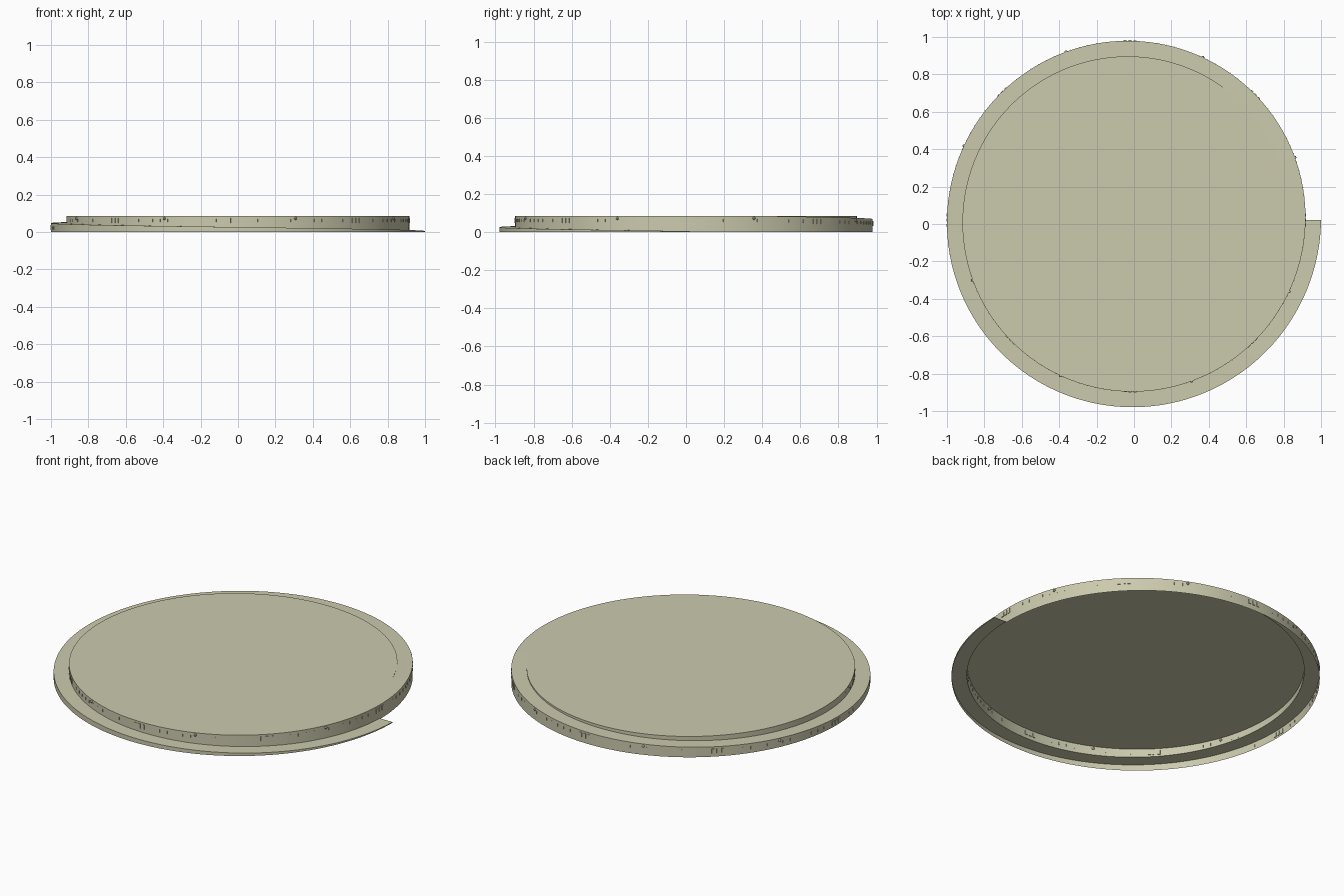
import bpy, bmesh, math
from mathutils import Matrix, Vector

if "Cube" in bpy.data.objects:
    bpy.data.objects.remove(bpy.data.objects["Cube"])

PITCH, TOP, N = 0.083, 0.085, 256
CX, CY, R0 = -PITCH / 4, PITCH / 4, 1 + PITCH / 4

mat = bpy.data.materials.new("olive")
mat.diffuse_color = (0.60, 0.59, 0.42, 1)
mat.use_nodes = True
mat.node_tree.nodes["Principled BSDF"].inputs["Base Color"].default_value = mat.diffuse_color


def point(t, z, out=0.0):
    """Point on the clockwise spiral after t turns."""
    a, r = -2 * math.pi * t, R0 - PITCH * t + out
    return Vector((CX + r * math.cos(a), CY + r * math.sin(a), z))


def ramp_z(t):
    return min(0.005 + 0.085 * t, TOP)


def finish(bm, name):
    me = bpy.data.meshes.new(name)
    bm.to_mesh(me)
    bm.free()
    ob = bpy.data.objects.new(name, me)
    bpy.context.collection.objects.link(ob)
    me.materials.append(mat)
    return ob


# Open-bottomed spiral shell: outer wall, rising ledge, inner wall, flat top
bm = bmesh.new()
rows = []
for i in range(N + 1):
    t = i / N
    z = ramp_z(t)
    rows.append([bm.verts.new(p) for p in (
        point(t, 0), point(t, z), point(t + 1, z), point(t + 1, TOP))])
centre = bm.verts.new((CX, CY, TOP))
for a, b in zip(rows, rows[1:]):
    for k in range(3):
        bm.faces.new((a[k], a[k + 1], b[k + 1], b[k]))
    bm.faces.new((a[3], centre, b[3]))
bmesh.ops.remove_doubles(bm, verts=bm.verts, dist=1e-5)
bmesh.ops.dissolve_degenerate(bm, edges=bm.edges, dist=1e-6)
shell = finish(bm, "spiral_disc")
bpy.context.view_layer.objects.active = shell
shell.select_set(True)
bpy.ops.object.shade_smooth_by_angle(angle=math.radians(30))


def add_block(bm, t, z, size):
    """Small box lying on the wall; size = depth, width, height."""
    m = (Matrix.Translation(point(t, z)) @ Matrix.Rotation(-2 * math.pi * t, 4, 'Z')
         @ Matrix.Diagonal((*size, 1)))
    bmesh.ops.create_cube(bm, size=1, matrix=m)


# Graduation ticks along the upper part of the wall
bm = bmesh.new()
for i in range(128):
    t = 0.47 + i / 128
    if abs((t * 8 + 0.5) % 1 - 0.5) > 0.12:
        add_block(bm, t, ramp_z(t) - 0.024, (0.004, 0.003, 0.016))
finish(bm, "scale_ticks")

# Plain raised marks at every eighth of a turn
bm = bmesh.new()
for i in range(8):
    t = 0.5 + i / 8
    for k in (-1, 0, 1):
        add_block(bm, t + k * 0.0045, ramp_z(t) - 0.024, (0.007, 0.016, 0.026))
finish(bm, "raised_marks")

# Small studs halfway between the marks
bm = bmesh.new()
for i in range(8):
    t = 0.567 + i / 8
    m = Matrix.Translation(point(t, ramp_z(t) - 0.013))
    bmesh.ops.create_icosphere(bm, subdivisions=2, radius=0.008, matrix=m)
finish(bm, "studs")
